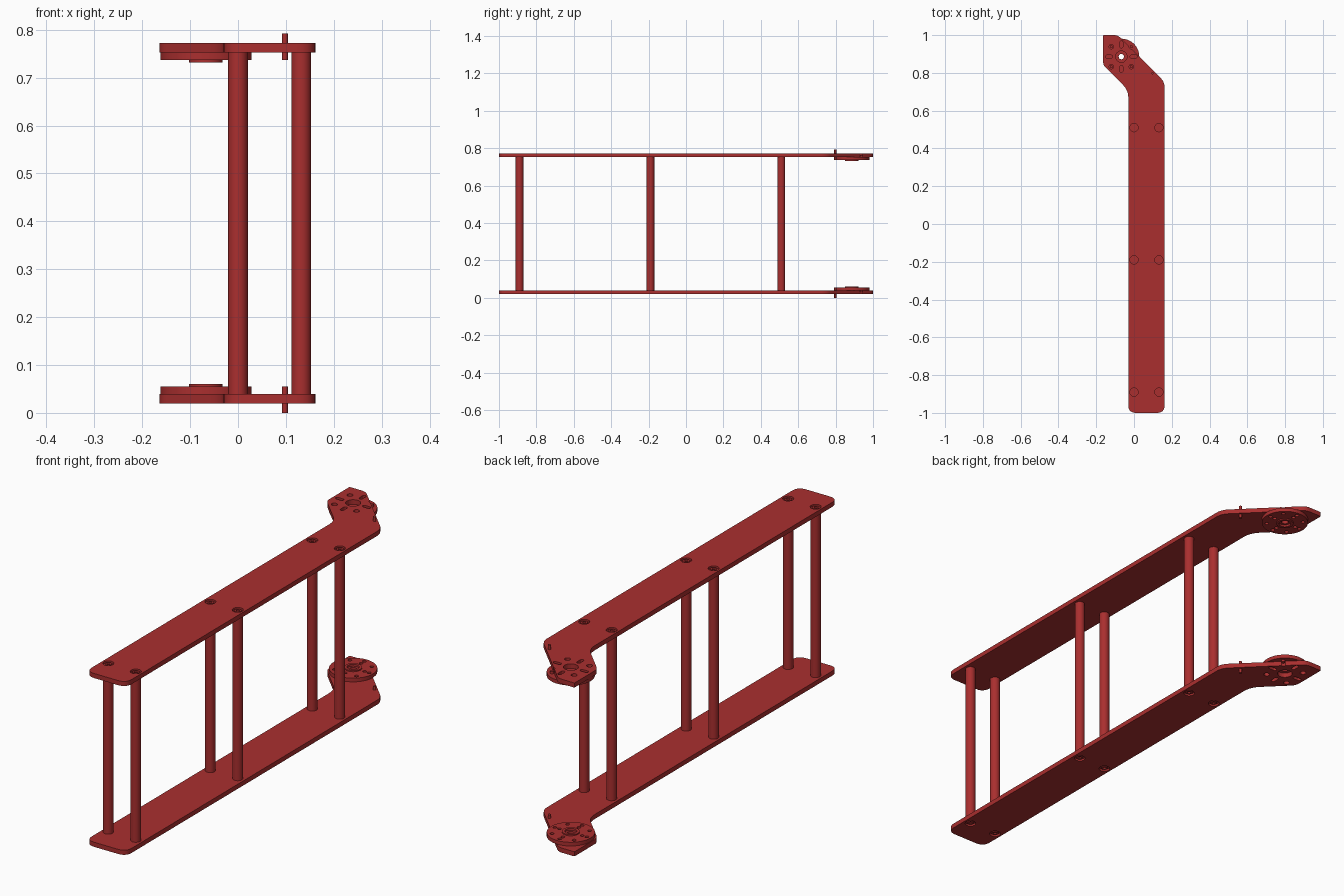
import bpy, bmesh
from math import sin, cos, pi, radians
from mathutils import Vector, Matrix

if "Cube" in bpy.data.objects:
    bpy.data.objects.remove(bpy.data.objects["Cube"])

MID = 0.396            # height of the mirror plane between the two side plates
HUB = (-0.067, 0.886)  # hub axis

red = bpy.data.materials.new("red")
red.diffuse_color = (0.40, 0.028, 0.028, 1)
red.use_nodes = True
red.node_tree.nodes["Principled BSDF"].inputs["Base Color"].default_value = red.diffuse_color


def finish(name, bm, smooth=True):
    bmesh.ops.recalc_face_normals(bm, faces=bm.faces)
    me = bpy.data.meshes.new(name)
    bm.to_mesh(me)
    bm.free()
    ob = bpy.data.objects.new(name, me)
    bpy.context.collection.objects.link(ob)
    me.materials.append(red)
    if smooth:
        shade(ob)
    return ob


def shade(ob):
    bpy.ops.object.select_all(action='DESELECT')
    ob.select_set(True)
    bpy.context.view_layer.objects.active = ob
    bpy.ops.object.shade_smooth_by_angle(angle=radians(30))


def rounded(corners, n=6):
    """Round polygon corners given as (x, y, setback)."""
    pts = []
    for i, (x, y, d) in enumerate(corners):
        p = Vector((x, y))
        a = Vector(corners[i - 1][:2]) - p
        b = Vector(corners[(i + 1) % len(corners)][:2]) - p
        a, b = p + a.normalized() * d, p + b.normalized() * d
        for k in range(n + 1):
            t = k / n
            pts.append(a * (1 - t) ** 2 + p * 2 * t * (1 - t) + b * t * t)
    return pts


def prism(bm, pts, z0, z1):
    f = bm.faces.new([bm.verts.new((p[0], p[1], z0)) for p in pts])
    up = bmesh.ops.extrude_face_region(bm, geom=[f], use_keep_orig=True)['geom']
    bmesh.ops.translate(bm, vec=(0, 0, z1 - z0),
                        verts=[v for v in up if isinstance(v, bmesh.types.BMVert)])


def circle(x, y, r, n=24):
    return [(x + r * cos(2 * pi * i / n), y + r * sin(2 * pi * i / n)) for i in range(n)]


def slot(angle, r0, r1, w):
    """Radial slot around the hub with round ends."""
    c, s = cos(angle), sin(angle)
    local = [(r1 + w * cos(t), w * sin(t)) for t in [-pi / 2 + pi * i / 8 for i in range(9)]]
    local += [(r0 - w * cos(t), -w * sin(t)) for t in [-pi / 2 + pi * i / 8 for i in range(9)]]
    return [(HUB[0] + x * c - y * s, HUB[1] + x * s + y * c) for x, y in local]


def lathe(name, profile, x, y, n=64):
    """Closed (radius, z) profile turned around a vertical axis."""
    bm = bmesh.new()
    rings = [[bm.verts.new((x + r * cos(2 * pi * i / n), y + r * sin(2 * pi * i / n), z))
              for i in range(n)] for r, z in profile]
    for k in range(len(rings)):
        a, b = rings[k - 1], rings[k]
        for i in range(n):
            j = (i + 1) % n
            bm.faces.new((a[i], a[j], b[j], b[i]))
    return finish(name, bm)


def cut(ob, holes):
    """Subtract prisms given as (outline, z0, z1)."""
    bm = bmesh.new()
    for pts, z0, z1 in holes:
        prism(bm, pts, z0, z1)
    c = finish("cutter", bm, False)
    m = ob.modifiers.new("holes", 'BOOLEAN')
    m.operation, m.solver, m.object = 'DIFFERENCE', 'EXACT', c
    dg = bpy.context.evaluated_depsgraph_get()
    dg.update()
    me = bpy.data.meshes.new_from_object(ob.evaluated_get(dg))
    ob.modifiers.clear()
    ob.data = me
    bpy.data.objects.remove(c)
    shade(ob)


def polar(r, deg):
    return HUB[0] + r * cos(radians(deg)), HUB[1] + r * sin(radians(deg))


posts = [(x, y) for x in (0, 0.132) for y in (-0.89, -0.19, 0.51)]
paired = []

# Side plate with cranked end, screw recesses and hub openings
bm = bmesh.new()
prism(bm, rounded([(-0.03, -1, 0.04), (0.162, -1, 0.04), (0.162, 0.752, 0.03),
                   (-0.086, 1, 0.02), (-0.164, 1, 0.004), (-0.164, 0.842, 0.02),
                   (-0.03, 0.708, 0.04)]), 0.0195, 0.0395)
plate = finish("side_plate", bm)
bolts = [polar(0.075, a) for a in (45, 135, 225, 315)]
holes = [(circle(x, y, 0.022), 0.0, 0.028) for x, y in posts]
holes += [(circle(*HUB, 0.03, 32), 0, 0.06)]
holes += [(circle(x, y, 0.012), 0, 0.06) for x, y in bolts]
holes += [(slot(k * pi / 2, 0.054, 0.076, 0.008), 0, 0.06) for k in range(4)]
cut(plate, holes)
paired.append(plate)

# Hub disc with raised collar, bore and blind holes
disc = lathe("hub_disc", [(0.014, 0.0395), (0.095, 0.0395), (0.095, 0.0555), (0.035, 0.0555),
                          (0.035, 0.0605), (0.024, 0.0605), (0.024, 0.052), (0.014, 0.052)], *HUB)
cut(disc, [(circle(*polar(r, a), 0.008, 16), 0.045, 0.07)
           for a in range(0, 360, 45) for r in ((0.055, 0.077) if a % 90 == 0 else (0.075,))])
paired.append(disc)

# Bolts in the hub, screw heads in the recesses, and the stop pin
bm = bmesh.new()
for x, y in bolts:
    prism(bm, circle(x, y, 0.008, 16), 0.03, 0.041)
paired.append(finish("hub_bolts", bm))
for x, y in posts:
    paired.append(lathe("post_screw", [(0.007, 0.027), (0.007, 0.022), (0.014, 0.022),
                                       (0.014, 0.029), (0.007, 0.029)], x, y, 24))
bm = bmesh.new()
prism(bm, circle(0.098, 0.798, 0.006, 20), 0, 0.055)
paired.append(finish("stop_pin", bm))

# Upper copies mirrored across the middle plane
flip = Matrix.Translation((0, 0, 2 * MID)) @ Matrix.Diagonal((1, 1, -1, 1))
for ob in paired:
    twin = ob.copy()
    twin.data = ob.data.copy()
    twin.data.transform(flip)
    twin.data.flip_normals()
    twin.name = "upper_" + ob.name.split(".")[0]
    ob.name = "lower_" + ob.name.split(".")[0]
    bpy.context.collection.objects.link(twin)

# Round posts joining the plates
for x, y in posts:
    bm = bmesh.new()
    prism(bm, circle(x, y, 0.0205, 32), 0.0385, 2 * MID - 0.0385)
    finish("cross_post", bm)
